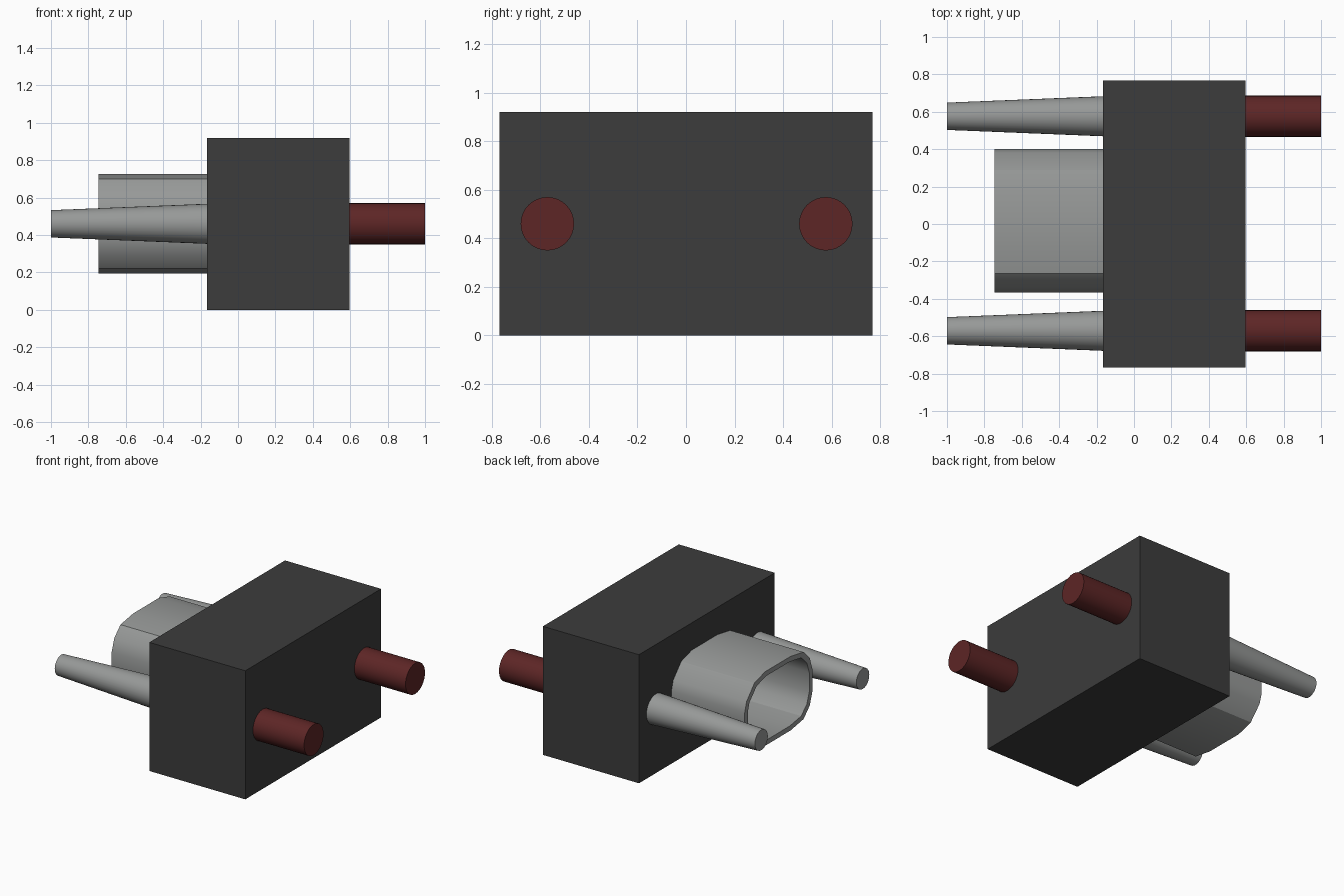
import bpy, bmesh, math
from mathutils import Matrix, Vector

if "Cube" in bpy.data.objects:
    bpy.data.objects.remove(bpy.data.objects["Cube"])


def material(name, rgb):
    m = bpy.data.materials.new(name)
    m.diffuse_color = (*rgb, 1)
    m.use_nodes = True
    m.node_tree.nodes["Principled BSDF"].inputs["Base Color"].default_value = m.diffuse_color
    return m


BLACK = material("dark plastic", (0.045, 0.045, 0.045))
GREY = material("grey metal", (0.31, 0.32, 0.315))
RED = material("dark red", (0.11, 0.019, 0.019))

BACK, FRONT = -0.165, 0.595      # x limits of the housing
MID = 0.46                       # height of the pin axis


def finish(name, bm, mat, angle=None):
    bmesh.ops.recalc_face_normals(bm, faces=bm.faces)
    me = bpy.data.meshes.new(name)
    bm.to_mesh(me)
    bm.free()
    me.materials.append(mat)
    ob = bpy.data.objects.new(name, me)
    bpy.context.collection.objects.link(ob)
    if angle:
        bpy.ops.object.select_all(action='DESELECT')
        ob.select_set(True)
        bpy.context.view_layer.objects.active = ob
        bpy.ops.object.shade_smooth_by_angle(angle=math.radians(angle))
    return ob


def rod(name, x0, r0, x1, r1, y, mat):
    """Round bar along x, from x0 to x1."""
    bm = bmesh.new()
    turn = Matrix.Translation(((x0 + x1) / 2, y, MID)) @ Matrix.Rotation(math.pi / 2, 4, 'Y')
    bmesh.ops.create_cone(bm, cap_ends=True, segments=32, radius1=r0, radius2=r1,
                          depth=x1 - x0, matrix=turn)
    finish(name, bm, mat, 30)


# Housing block
bm = bmesh.new()
bmesh.ops.create_cube(bm, size=1, matrix=Matrix.Translation(((BACK + FRONT) / 2, 0, 0.46))
                      @ Matrix.Diagonal((FRONT - BACK, 1.535, 0.92, 1)))
finish("housing", bm, BLACK)

# Tapered guide pins at the back, red plugs at the front
for side, y in (("left", -0.571), ("right", 0.576)):
    rod(side + "_guide_pin", -1.0, 0.073, BACK, 0.107, y, GREY)
    rod(side + "_plug", FRONT, 0.11, 1.0, 0.11, y, RED)

# Hollow shroud: rounded profile (y, height from axis), mirrored top to bottom
half = [(0.40, 0.06), (0.38, 0.13), (0.29, 0.23), (0.17, 0.265),
        (-0.12, 0.265), (-0.265, 0.24), (-0.335, 0.17), (-0.365, 0.08)]
profile = half + [(y, -z) for y, z in reversed(half)]
CY, WALL = 0.0175, 0.035
inner = [(CY + (y - CY) * (1 - WALL / 0.38), z * (1 - WALL / 0.265)) for y, z in profile]

bm = bmesh.new()
rings = [[bm.verts.new((x, y, MID + z)) for y, z in pts]
         for x, pts in ((BACK, profile), (-0.745, profile), (-0.745, inner), (BACK, inner))]
n = len(profile)
for a, b in zip(rings, rings[1:] + rings[:1]):
    for i in range(n):
        j = (i + 1) % n
        bm.faces.new((a[i], a[j], b[j], b[i]))
finish("shroud", bm, GREY, 30)
